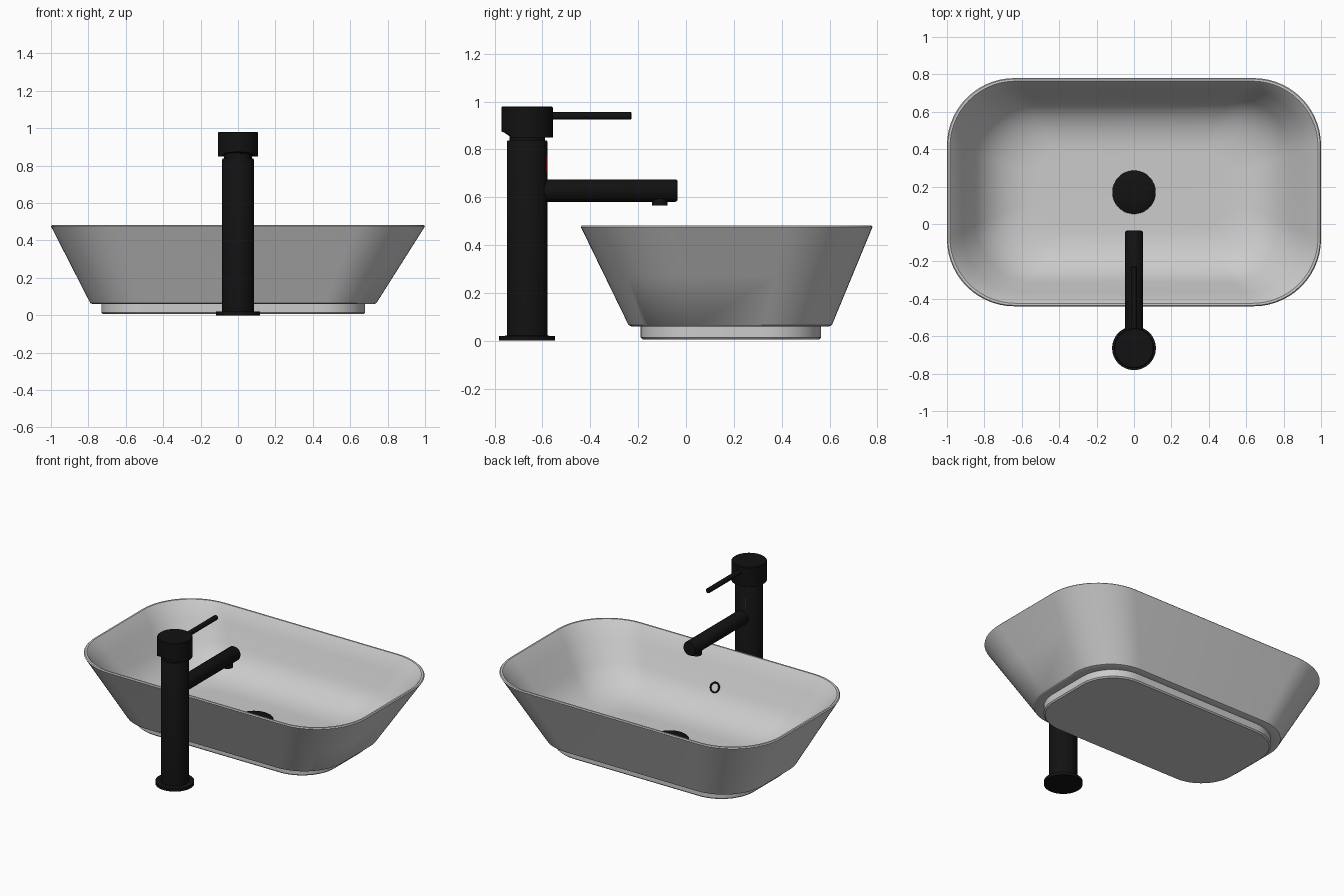
import bpy, bmesh, math
from mathutils import Vector

if "Cube" in bpy.data.objects:
    bpy.data.objects.remove(bpy.data.objects["Cube"])


def material(name, col):
    m = bpy.data.materials.new(name)
    m.diffuse_color = (*col, 1)
    m.use_nodes = True
    m.node_tree.nodes["Principled BSDF"].inputs["Base Color"].default_value = m.diffuse_color
    return m


BLACK = material("matte_black", (0.006, 0.006, 0.006))
RED = material("hot_red", (0.5, 0.01, 0.01))
BLUE = material("cold_blue", (0.01, 0.01, 0.5))


def finish(ob, mat=None, angle=35):
    if mat:
        ob.data.materials.append(mat)
    bpy.ops.object.select_all(action='DESELECT')
    ob.select_set(True)
    bpy.context.view_layer.objects.active = ob
    bpy.ops.object.shade_smooth_by_angle(angle=math.radians(angle))
    return ob


def mesh_object(name, bm):
    bmesh.ops.recalc_face_normals(bm, faces=bm.faces)
    me = bpy.data.meshes.new(name)
    bm.to_mesh(me)
    bm.free()
    ob = bpy.data.objects.new(name, me)
    bpy.context.collection.objects.link(ob)
    return ob


def rounded_rect(x0, x1, y0, y1, r, z, n=14):
    pts = []
    for k, (cx, cy) in enumerate([(x1 - r, y1 - r), (x0 + r, y1 - r),
                                  (x0 + r, y0 + r), (x1 - r, y0 + r)]):
        for i in range(n + 1):
            a = math.pi / 2 * (k + i / n)
            pts.append((cx + r * math.cos(a), cy + r * math.sin(a), z))
    return pts


def inset(rect, d, z):
    x0, x1, y0, y1, r, _ = rect
    return (x0 + d, x1 - d, y0 + d, y1 - d, max(r - d * 0.6, 0.05), z)


def mix(a, b, t):
    return tuple(p + (q - p) * t for p, q in zip(a, b))


def loft(name, rects):
    bm = bmesh.new()
    rings = [[bm.verts.new(p) for p in rounded_rect(*r)] for r in rects]
    for a, b in zip(rings, rings[1:]):
        for i in range(len(a)):
            j = (i + 1) % len(a)
            bm.faces.new((a[i], a[j], b[j], b[i]))
    bm.faces.new(rings[0])
    bm.faces.new(rings[-1])
    return mesh_object(name, bm)


def lathe(name, profile, base, axis=(0, 0, 1), mat=BLACK, n=48):
    """Solid of revolution: profile is (radius, height) along the axis."""
    q = Vector((0, 0, 1)).rotation_difference(Vector(axis))
    bm = bmesh.new()
    rings = []
    for r, h in profile:
        rings.append([bm.verts.new(q @ Vector((r * math.cos(2 * math.pi * i / n),
                      r * math.sin(2 * math.pi * i / n), h)) + Vector(base)) for i in range(n)])
    for a, b in zip(rings, rings[1:]):
        for i in range(n):
            j = (i + 1) % n
            bm.faces.new((a[i], a[j], b[j], b[i]))
    bm.faces.new(rings[0])
    bm.faces.new(rings[-1])
    return finish(mesh_object(name, bm), mat)


# Basin: foot, flared outer wall, thin rim, filleted bowl
rim = (-1, 1, -0.44, 0.78, 0.36, 0.476)
foot = (-0.73, 0.68, -0.19, 0.565, 0.24, 0.05)
belly = (-0.79, 0.74, -0.24, 0.61, 0.28, 0.065)
lip = inset(rim, 0.022, 0.476)
corner = (-0.74, 0.72, -0.225, 0.6, 0.27, 0.1)
floor = inset(corner, 0.22, 0.1)
start = mix(lip, corner, 0.55)
bowl = [mix(mix(start, corner, t), mix(corner, floor, t), t)
        for t in [i / 12 for i in range(13)]]
rings = [inset(foot, 0.008, 0.006), foot[:5] + (0.014,), foot[:5] + (0.06,),
         inset(belly, 0.012, 0.06), belly, mix(belly, rim, 0.5), rim,
         inset(rim, 0.005, 0.482), inset(rim, 0.016, 0.482), lip,
         mix(lip, corner, 0.25)] + bowl
finish(loft("basin", rings))

# Drain cover and overflow ring
lathe("drain_cover", [(0.11, 0), (0.116, 0.006), (0.116, 0.014), (0.108, 0.02), (0.05, 0.023)],
      (0, 0.17, 0.095))
bpy.ops.mesh.primitive_torus_add(major_radius=0.03, minor_radius=0.005, major_segments=40,
                                 minor_segments=10, location=(0, -0.303, 0.27))
ring = bpy.context.object
ring.name = "overflow_ring"
ring.rotation_euler = (-math.radians(63), 0, 0)
finish(ring, BLACK)

# Tap body
TY = -0.664
lathe("tap_base", [(0.117, 0), (0.117, 0.02), (0.085, 0.021)], (0, TY, 0))
lathe("tap_column", [(0.085, 0.01), (0.085, 0.832), (0.082, 0.837), (0.074, 0.838), (0.074, 0.87)],
      (0, TY, 0))
head = lathe("tap_head", [(0.107, 0.85), (0.107, 0.976), (0.103, 0.98)], (0, TY, 0))
for v in head.data.vertices:  # relieved underside at the front
    if v.co.z < 0.86 and v.co.y < -0.735:
        v.co.z = 0.862 - (v.co.y + 0.735) * 0.35

# Lever, spout and outlet
lathe("tap_lever", [(0.016, 0), (0.016, 0.368), (0.013, 0.372)], (0, -0.6, 0.94), (0, 1, 0), n=24)
lathe("tap_spout", [(0.047, 0), (0.047, 0.6), (0.044, 0.606), (0.036, 0.608)],
      (0, -0.643, 0.628), (0, 1, 0))
lathe("tap_outlet", [(0.033, 0), (0.033, 0.03)], (0, -0.11, 0.565), n=32)

# Hot and cold marks
for name, x, mat in (("hot_mark", 0.03, RED), ("cold_mark", -0.03, BLUE)):
    bpy.ops.mesh.primitive_cube_add(size=1, location=(x, TY + 0.0795, 0.74))
    ob = bpy.context.object
    ob.name = name
    ob.scale = (0.006, 0.006, 0.07)
    ob.data.materials.append(mat)
